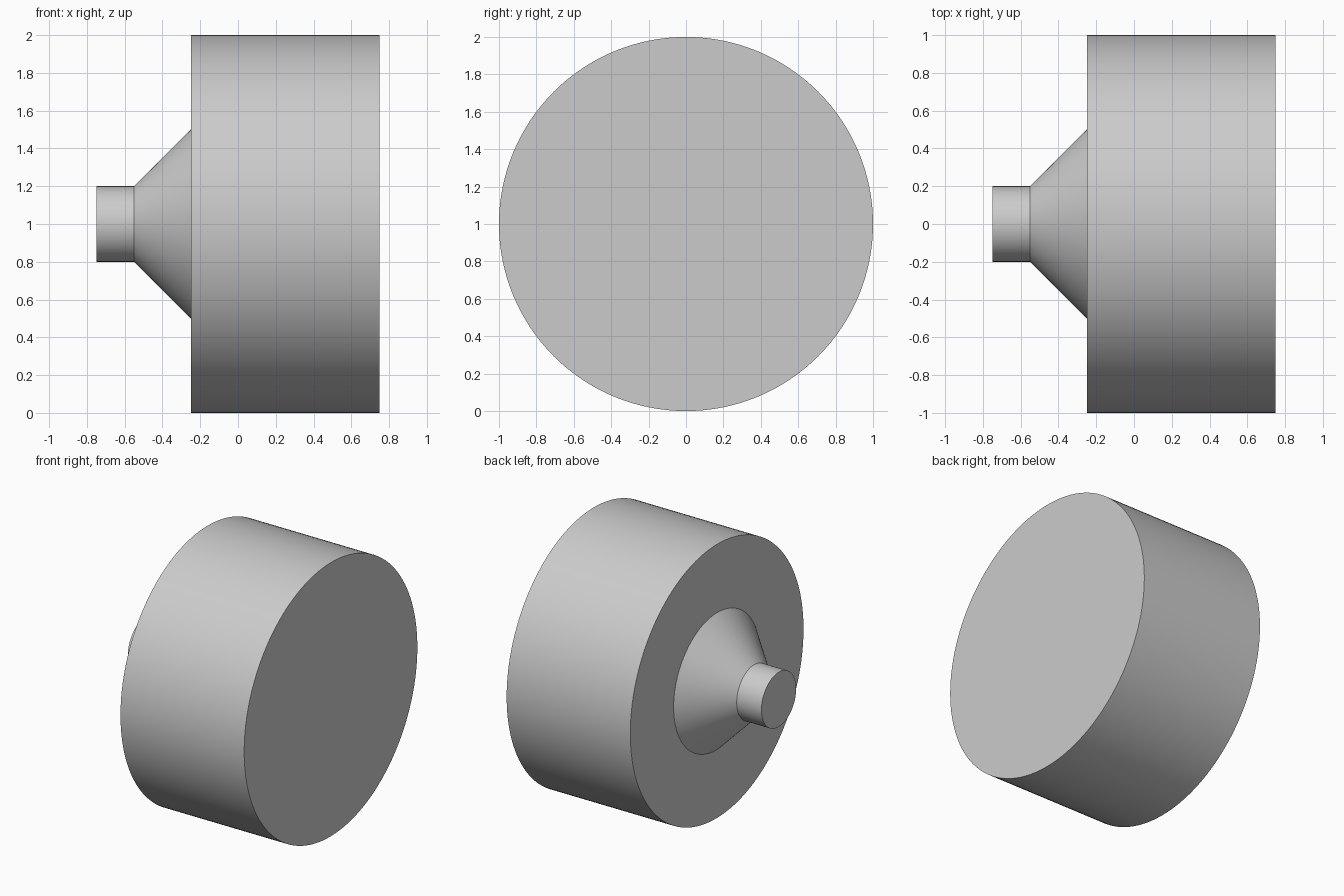
import bpy
import bmesh
from math import cos, sin, tau, radians

SEGMENTS = 128
AXIS_HEIGHT = 1.0

cube = bpy.data.objects.get("Cube")
if cube:
    bpy.data.objects.remove(cube, do_unlink=True)

# Single plain grey for every part
grey = bpy.data.materials.new("plain_grey")
grey.use_nodes = True
colour = (0.6, 0.6, 0.6, 1.0)
grey.diffuse_color = colour
grey.node_tree.nodes["Principled BSDF"].inputs["Base Color"].default_value = colour


def lathe(name, profile, cap_start=False, cap_end=False):
    """Turn a list of (x, radius) points around the horizontal x axis."""
    bm = bmesh.new()
    rings = []
    for x, r in profile:
        rings.append([bm.verts.new((x, r * cos(tau * i / SEGMENTS),
                                    r * sin(tau * i / SEGMENTS)))
                      for i in range(SEGMENTS)])
    for a, b in zip(rings, rings[1:]):
        for i in range(SEGMENTS):
            j = (i + 1) % SEGMENTS
            bm.faces.new((a[i], a[j], b[j], b[i]))
    if cap_start:
        bm.faces.new(rings[0][::-1])
    if cap_end:
        bm.faces.new(rings[-1])
    mesh = bpy.data.meshes.new(name)
    bm.to_mesh(mesh)
    bm.free()
    mesh.materials.append(grey)
    obj = bpy.data.objects.new(name, mesh)
    obj.location.z = AXIS_HEIGHT
    bpy.context.collection.objects.link(obj)
    bpy.ops.object.select_all(action="DESELECT")
    obj.select_set(True)
    bpy.context.view_layer.objects.active = obj
    bpy.ops.object.shade_smooth_by_angle(angle=radians(30))
    return obj


# Narrow stem, flaring neck and wide drum share their rims
lathe("stem", [(-0.75, 0.2), (-0.55, 0.2)], cap_start=True)
lathe("flared_neck", [(-0.55, 0.2), (-0.25, 0.5)])
lathe("drum", [(-0.25, 0.5), (-0.25, 1.0), (0.75, 1.0)], cap_end=True)
